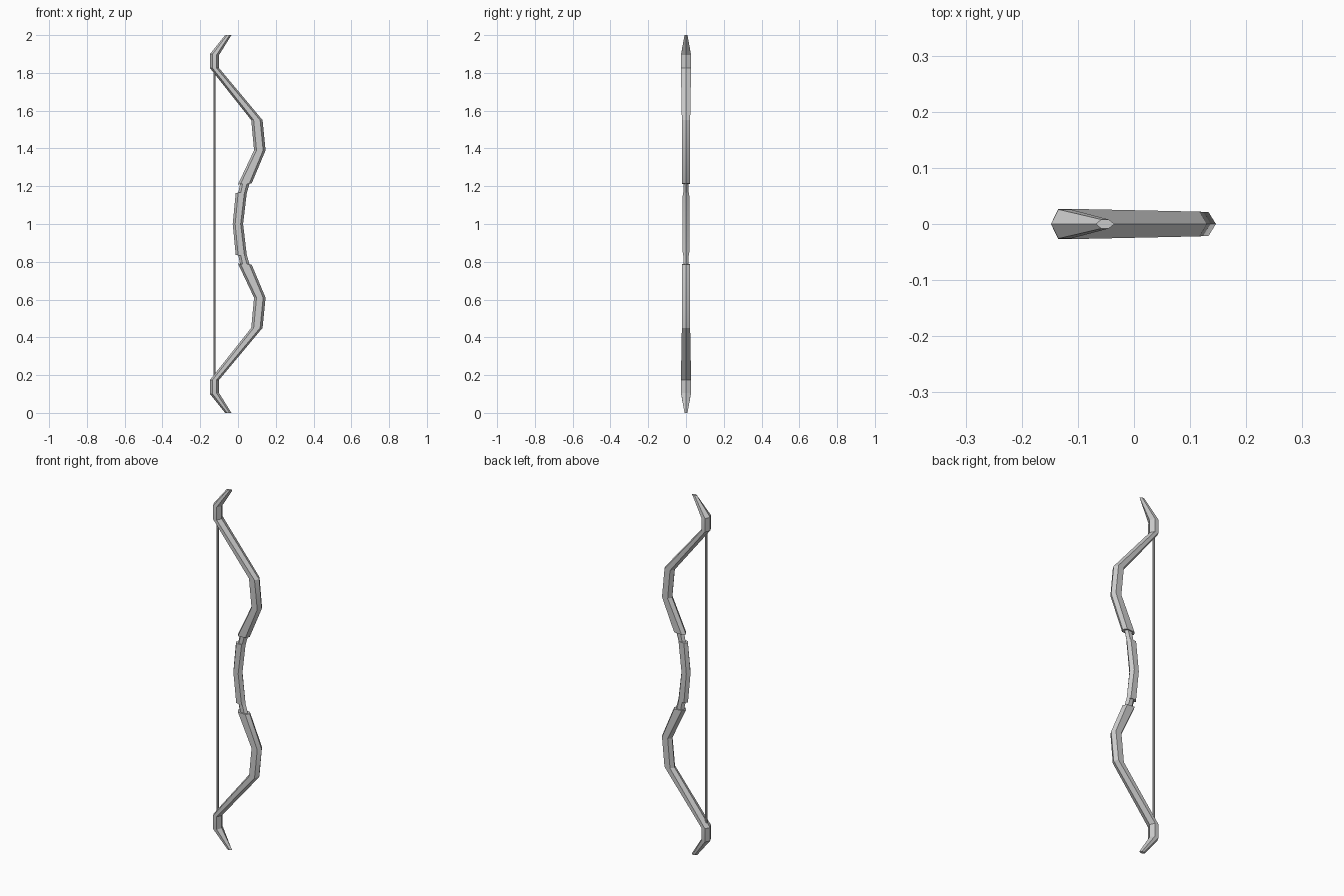
import bpy, bmesh, math

if "Cube" in bpy.data.objects:
    bpy.data.objects.remove(bpy.data.objects["Cube"])


def smooth(obj):
    bpy.ops.object.select_all(action='DESELECT')
    obj.select_set(True)
    bpy.context.view_layer.objects.active = obj
    bpy.ops.object.shade_smooth_by_angle(angle=math.radians(25))


def hex_loft(name, sections, chamfer=0.013):
    """Loft a pointed hexagon through (x_left, z_left, x_right, z_right, half_width)."""
    bm = bmesh.new()
    rings = []
    for xl, zl, xr, zr, w in sections:
        length = math.hypot(xr - xl, zr - zl)
        t = min(chamfer / length, 0.3)
        profile = [(0, 0), (t, -w), (1 - t, -w), (1, 0), (1 - t, w), (t, w)]
        rings.append([bm.verts.new((xl + (xr - xl) * f, y, zl + (zr - zl) * f))
                      for f, y in profile])
    for a, b in zip(rings, rings[1:]):
        for i in range(6):
            j = (i + 1) % 6
            bm.faces.new((a[i], a[j], b[j], b[i]))
    bm.faces.new(rings[0][::-1])
    bm.faces.new(rings[-1])
    bmesh.ops.recalc_face_normals(bm, faces=bm.faces)
    mesh = bpy.data.meshes.new(name)
    bm.to_mesh(mesh)
    bm.free()
    obj = bpy.data.objects.new(name, mesh)
    bpy.context.collection.objects.link(obj)
    smooth(obj)
    return obj


def flip(sections):
    return [(xl, 2 - zl, xr, 2 - zr, w) for xl, zl, xr, zr, w in sections]


# Recurved limbs, from the grip outward to the tip
limb = [
    (0.000, 1.210, 0.072, 1.214, 0.020),
    (0.085, 1.390, 0.146, 1.390, 0.021),
    (0.070, 1.550, 0.130, 1.550, 0.022),
    (-0.148, 1.825, -0.100, 1.825, 0.027),
    (-0.148, 1.900, -0.100, 1.895, 0.026),
    (-0.068, 2.000, -0.035, 2.000, 0.008),
]
hex_loft("upper_limb", limb)
hex_loft("lower_limb", flip(limb))

# Narrow necks joining limbs to the grip
neck = [
    (-0.002, 1.140, 0.040, 1.140, 0.013),
    (0.002, 1.168, 0.048, 1.168, 0.013),
    (0.014, 1.225, 0.064, 1.225, 0.013),
]
hex_loft("upper_neck", neck)
hex_loft("lower_neck", flip(neck))

# Wrapped hand grip, slightly bent at the middle
grip_end = [(-0.012, 1.165, 0.047, 1.168, 0.017)]
middle = [(-0.028, 1.0, 0.027, 1.0, 0.019)]
hex_loft("grip", flip(grip_end) + middle + grip_end)

# Bow string
bpy.ops.mesh.primitive_cylinder_add(vertices=8, radius=0.006, depth=1.63,
                                    location=(-0.125, 0, 1.0))
string = bpy.context.object
string.name = "bow_string"
smooth(string)
